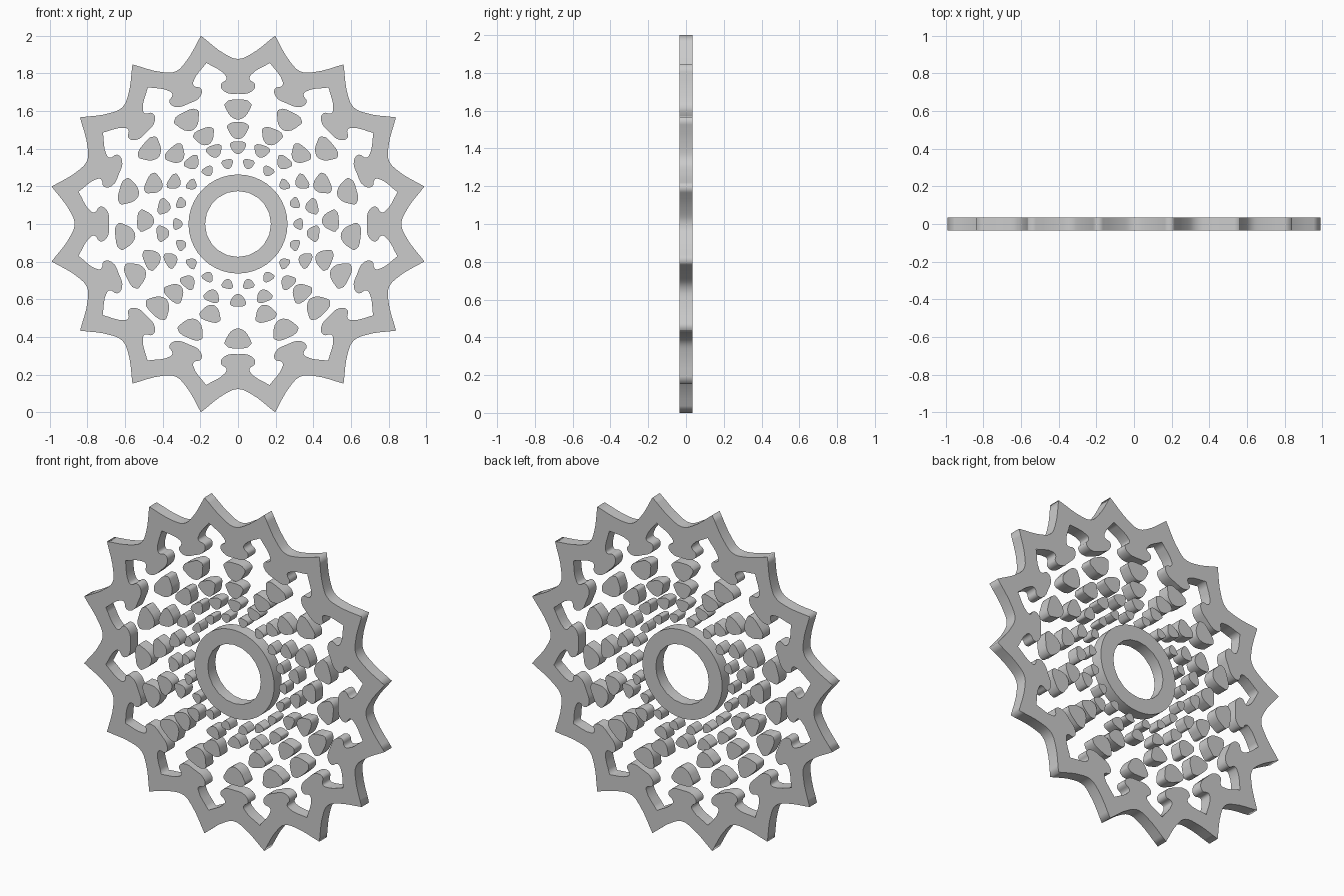
import bpy
from math import sin, cos, radians, pi

if "Cube" in bpy.data.objects:
    bpy.data.objects.remove(bpy.data.objects["Cube"])

CZ = 1.0       # wheel centre height
HALF = 0.035   # half thickness
SX = 0.99      # slight horizontal squeeze


def local(angle, t, r):
    """Tangential/radial offsets at a clockwise angle from the top."""
    return (SX * (r * sin(angle) + t * cos(angle)), r * cos(angle) - t * sin(angle))


def plate(name, loops, res=4):
    """Flat plate from closed loops of (x, z, is_corner); nested loops become holes."""
    cu = bpy.data.curves.new(name, 'CURVE')
    cu.dimensions = '2D'
    cu.fill_mode = 'BOTH'
    cu.extrude = HALF
    cu.resolution_u = res
    for pts in loops:
        sp = cu.splines.new('BEZIER')
        sp.bezier_points.add(len(pts) - 1)
        sp.use_cyclic_u = True
        for bp, (x, z, corner) in zip(sp.bezier_points, pts):
            bp.co = (x, z, 0)
            bp.handle_left_type = bp.handle_right_type = 'VECTOR' if corner else 'AUTO'
    ob = bpy.data.objects.new(name, cu)
    bpy.context.collection.objects.link(ob)
    ob.rotation_euler = (pi / 2, 0, 0)
    ob.location = (0, 0, CZ)
    bpy.ops.object.select_all(action='DESELECT')
    bpy.context.view_layer.objects.active = ob
    ob.select_set(True)
    bpy.ops.object.convert(target='MESH')
    bpy.ops.object.transform_apply(location=True, rotation=True, scale=True)
    return bpy.context.object


def repeat(profile, count):
    loop = []
    for k in range(count):
        a = 2 * pi * k / count
        loop += [(*local(a, t, r), c) for t, r, c in profile]
    return loop


# Pointed outer rim with inward T-shaped knobs
outer = [(-0.199, 1.0, True), (-0.06, 0.897, False), (0, 0.877, False), (0.06, 0.897, False)]
inner = [(-0.169, 0.856, True), (-0.068, 0.79, False), (-0.062, 0.77, False),
         (-0.092, 0.74, False), (-0.075, 0.705, False), (0, 0.692, False),
         (0.075, 0.705, False), (0.092, 0.74, False), (0.062, 0.77, False),
         (0.068, 0.79, False)]
plate("outer_rim", [repeat(outer, 16), repeat(inner, 16)])


# Central hub ring
def circle(r, n):
    return [(r * sin(2 * pi * k / n), r * cos(2 * pi * k / n), True) for k in range(n)]


plate("hub_ring", [circle(0.263, 40), circle(0.175, 20)])


# Rings of rounded triangular pebbles, pointing at the hub
def pebble(angle, r, w, h):
    prof = [(-0.47, 0.3), (0, 0.5), (0.47, 0.3), (0.42, 0.02),
            (0.14, -0.44), (-0.14, -0.44), (-0.42, 0.02)]
    return [(*local(angle, t * w, r + q * h), False) for t, q in prof]


rings = [
    ("outer", 0.607, 0.150, 0.108, [0, 26, 50, 74, 96, 116, 136, 156, 180]),
    ("middle", 0.495, 0.122, 0.092, [0, 21, 42, 65, 88, 112, 137, 163]),
    ("inner", 0.405, 0.092, 0.068, [0, 18, 37, 57, 77, 97, 118, 139, 160, 180]),
    ("hub", 0.322, 0.066, 0.052, [10, 30, 50, 70, 90, 110, 130, 150, 170]),
]
for label, r, w, h, angles in rings:
    both = sorted(set(angles) | {-a for a in angles if a not in (0, 180)})
    plate(label + "_pebbles", [pebble(radians(a), r, w, h) for a in both], 3)
